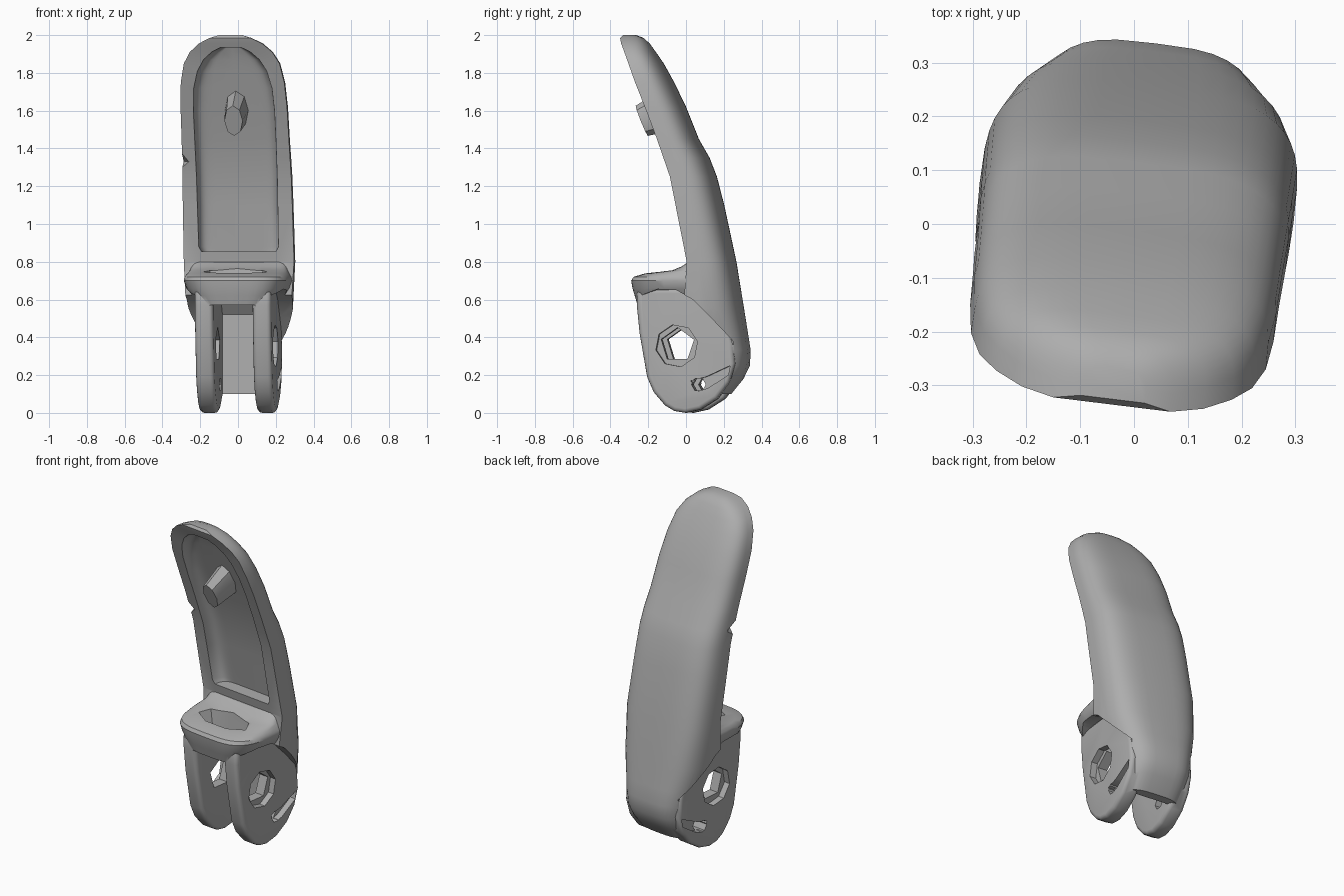
import bpy, bmesh, math
from mathutils import Matrix

cube = bpy.data.objects.get("Cube")
if cube:
    bpy.data.objects.remove(cube, do_unlink=True)

grey = bpy.data.materials.new("plain grey")
grey.use_nodes = True
colour = (0.42, 0.42, 0.42, 1)
grey.diffuse_color = colour
grey.node_tree.nodes["Principled BSDF"].inputs["Base Color"].default_value = colour


def finish(name, bm):
    bmesh.ops.recalc_face_normals(bm, faces=bm.faces)
    mesh = bpy.data.meshes.new(name)
    bm.to_mesh(mesh)
    bm.free()
    mesh.materials.append(grey)
    ob = bpy.data.objects.new(name, mesh)
    bpy.context.collection.objects.link(ob)
    return ob


def apply(ob, mod):
    bpy.ops.object.select_all(action='DESELECT')
    bpy.context.view_layer.objects.active = ob
    ob.select_set(True)
    bpy.ops.object.modifier_apply(modifier=mod.name)


def combine(ob, other, operation):
    mod = ob.modifiers.new("combine", 'BOOLEAN')
    mod.operation, mod.solver, mod.object = operation, 'EXACT', other
    apply(ob, mod)
    bpy.data.objects.remove(other, do_unlink=True)


def loft(name, rows, power, steps=24):
    """Stack D-shaped sections: height, flat y, round y, half width."""
    bm = bmesh.new()
    rings = []
    for z, flat, back, hw in rows:
        ring = []
        for i in range(steps + 1):
            a = math.pi * i / steps
            c, s = math.cos(a), max(0.0, math.sin(a))
            x = hw * math.copysign(abs(c) ** power, c)
            ring.append(bm.verts.new((x, flat + (back - flat) * s ** power, z)))
        rings.append(ring)
    n = steps + 1
    for low, high in zip(rings, rings[1:]):
        for i in range(n):
            j = (i + 1) % n
            bm.faces.new((low[i], low[j], high[j], high[i]))
    bm.faces.new(rings[0])
    bm.faces.new(rings[-1])
    return finish(name, bm)


def prism(name, outline, x0, x1, bevel=0):
    """Extrude a side outline of (y, z) points across x."""
    bm = bmesh.new()
    face = bm.faces.new([bm.verts.new((x0, y, z)) for y, z in outline])
    ext = bmesh.ops.extrude_face_region(bm, geom=[face])["geom"]
    verts = [v for v in ext if isinstance(v, bmesh.types.BMVert)]
    bmesh.ops.translate(bm, verts=verts, vec=(x1 - x0, 0, 0))
    ob = finish(name, bm)
    if bevel:
        mod = ob.modifiers.new("round", 'BEVEL')
        mod.width, mod.segments, mod.angle_limit = bevel, 3, math.radians(60)
        apply(ob, mod)
    return ob


def cone(name, sides, r1, r2, depth, matrix):
    bm = bmesh.new()
    bmesh.ops.create_cone(bm, cap_ends=True, segments=sides, radius1=r1,
                          radius2=r2, depth=depth, matrix=matrix)
    return finish(name, bm)


def ngon(y, z, r, sides, turn=0):
    return [(y + r * math.cos(turn + math.tau * i / sides),
             z + r * math.sin(turn + math.tau * i / sides)) for i in range(sides)]


# Curved back shell, from the web behind the fork up to the fingertip
body = loft("finger_body", [
    (.10, 0, .235, .2), (.18, 0, .3, .215), (.25, 0, .334, .225), (.33, 0, .338, .235),
    (.42, 0, .323, .255), (.55, .02, .3, .28), (.80, .04, .257, .294), (1.1, -.02, .192, .292),
    (1.25, -.05, .153, .29), (1.35, -.085, .114, .288), (1.45, -.12, .056, .286),
    (1.62, -.185, -.012, .284), (1.75, -.238, -.075, .276), (1.85, -.276, -.13, .255),
    (1.91, -.302, -.17, .22), (1.955, -.325, -.2, .17), (1.985, -.338, -.23, .11),
    (2.0, -.328, -.268, .06)], .58)

# Rounded front ledge above the fork
ledge = loft("front_ledge", [
    (.56, .1, -.248, .212), (.62, .1, -.265, .245), (.66, .1, -.276, .27),
    (.70, .1, -.282, .284), (.72, .1, -.27, .28), (.738, .1, -.21, .27),
    (.755, .1, -.06, .262), (.775, .1, -.01, .258), (.8, .1, .03, .255)], .53)
combine(body, ledge, 'UNION')

# Slot between the fork legs and the scooped cheeks
slot = [(-.5, -.1), (.18, -.1), (.18, .52), (.14, .57), (-.5, .57)]
combine(body, prism("slot_cutter", slot, -.12, .12), 'DIFFERENCE')
cheek = [(-.5, .59), (-.22, .62), (-.12, .655), (-.02, .65), (.07, .6), (.16, .51),
         (.25, .41), (.3, .35), (.45, .3), (.45, -.1), (-.5, -.1)]
for x0, x1 in ((-.5, -.193), (.193, .5)):
    combine(body, prism("cheek_cutter", cheek, x0, x1), 'DIFFERENCE')

# Fork legs
leg = [(-.238, .655), (-.24, .57), (-.225, .42), (-.185, .19), (-.15, .11), (-.09, .04),
       (-.04, .01), (.02, 0), (.1, .018), (.19, .075), (.255, .16), (.285, .26), (.275, .37),
       (.23, .5), (.17, .655)]
for side in (-1, 1):
    combine(body, prism("fork_leg", leg, side * .105, side * .203, .022), 'UNION')

# Pivot hole with sunken rims, and the small slit hole
combine(body, prism("pivot_cutter", ngon(-.025, .36, .092, 5, .3), -.5, .5), 'DIFFERENCE')
slit = [(.05, .17), (.09, .115), (.14, .13), (.25, .2), (.26, .25), (.13, .19)]
for x0, x1 in ((-.5, -.165), (.165, .5)):
    combine(body, prism("rim_cutter", ngon(-.025, .355, .113, 8, .2), x0, x1), 'DIFFERENCE')
    combine(body, prism("slit_cutter", slit, x0, x1), 'DIFFERENCE')
combine(body, prism("pin_cutter", ngon(.09, .15, .036, 6), -.5, .5), 'DIFFERENCE')

# Shallow tray in the front of the finger
tray = [(.855, .03, .2), (.88, .025, .214), (1.1, -.02, .216), (1.25, -.05, .217),
        (1.45, -.12, .218), (1.6, -.178, .218), (1.72, -.225, .21), (1.81, -.26, .186),
        (1.87, -.284, .15), (1.91, -.302, .105), (1.935, -.314, .055)]
rows = [(z, f - .15, f + .08, hw) for z, f, hw in tray]
combine(body, loft("tray_cutter", rows, .28), 'DIFFERENCE')

# Ragged pocket in the ledge and a nick in the tray rim
pocket = Matrix.Translation((0, -.115, .75)) @ Matrix.Diagonal((.2, .085, 1, 1))
combine(body, cone("pocket_cutter", 7, .8, 1, .18, pocket), 'DIFFERENCE')
nick = Matrix.Translation((-.3, -.1, 1.33)) @ Matrix.Rotation(math.pi / 2, 4, 'X')
combine(body, cone("nick_cutter", 4, .02, .1, .14, nick), 'DIFFERENCE')

# Peg standing on the tray floor
tilt = Matrix.Rotation(math.radians(112), 4, 'X')
peg = cone("tray_peg", 8, 1, .75, .18,
           Matrix.Translation((.005, -.152, 1.58)) @ tilt @ Matrix.Diagonal((.065, .115, 1, 1)))

# The finger stands turned slightly about its upright axis
for ob in (body, peg):
    ob.data.transform(Matrix.Rotation(math.radians(-7), 4, 'Z'))
    bpy.ops.object.select_all(action='DESELECT')
    bpy.context.view_layer.objects.active = ob
    ob.select_set(True)
    bpy.ops.object.shade_smooth_by_angle(angle=math.radians(32))
